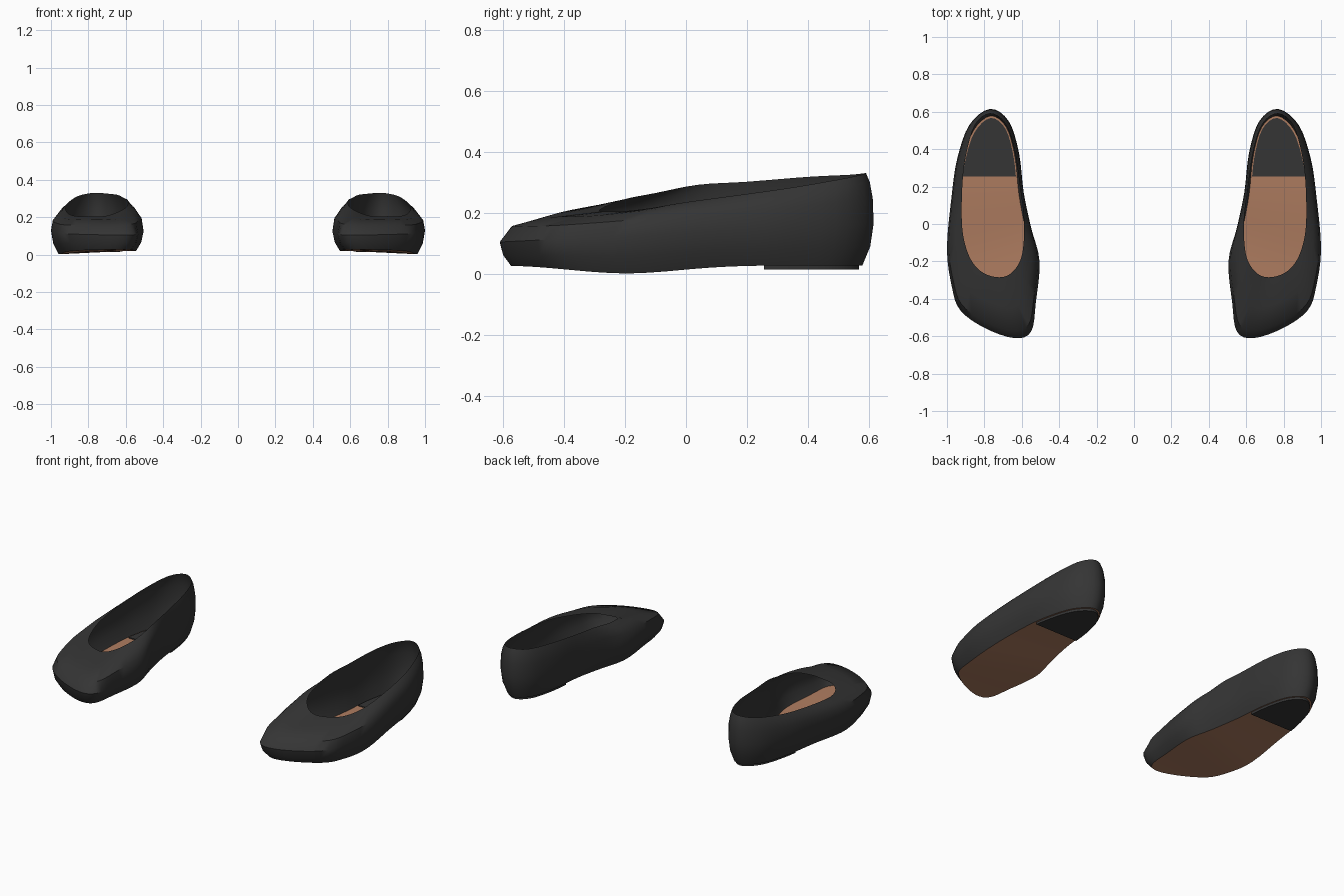
import bpy, bmesh, math
from mathutils import Vector

if "Cube" in bpy.data.objects:
    bpy.data.objects.remove(bpy.data.objects["Cube"])

STEPS = 4        # samples between outline points
CENTRE = 0.75    # middle of one shoe in x


def make_material(name, colour):
    mat = bpy.data.materials.new(name)
    mat.use_nodes = True
    mat.diffuse_color = colour
    shader = mat.node_tree.nodes["Principled BSDF"]
    shader.inputs["Base Color"].default_value = colour
    shader.inputs["Roughness"].default_value = 0.7
    return mat


black = make_material("black leather", (0.035, 0.035, 0.035, 1))
tan = make_material("tan leather", (0.42, 0.20, 0.115, 1))

# Outlines run from the toe along the outer side to the heel and back
WIDEST = [(.64, -.61), (.8, -.555), (.93, -.46), (.975, -.33),
          (1, -.13), (.975, .15), (.945, .35), (.88, .53),
          (.77, .615), (.67, .55), (.615, .38), (.59, .17),
          (.55, -.02), (.505, -.2), (.525, -.42), (.55, -.575)]
OPENING = [(.72, -.285, .205), (.8, -.265, .205), (.86, -.21, .205), (.9, -.12, .215),
           (.92, 0, .235), (.918, .2, .262), (.9, .36, .285), (.85, .53, .315),
           (.77, .59, .33), (.69, .54, .325), (.64, .4, .318), (.61, .2, .302),
           (.59, .04, .292), (.59, -.1, .265), (.61, -.2, .245), (.66, -.265, .22)]


def smooth_loop(points):
    """Closed smooth curve through the points."""
    pts = [Vector(p) for p in points]
    n = len(pts)
    loop = []
    for i in range(n):
        a, b, c, d = (pts[(i + k) % n] for k in (-1, 0, 1, 2))
        for s in range(STEPS):
            t = s / STEPS
            loop.append(b + (c - a) * t / 2
                        + (a * 2 - b * 5 + c * 4 - d) * t ** 2 / 2
                        + (b * 3 - a - c * 3 + d) * t ** 3 / 2)
    return loop


def sole_point(p):
    """Inset below the widest line, dipping under the ball of the foot."""
    x = CENTRE + (p.x - CENTRE) * 0.84
    y = p.y * 0.94
    dip = math.exp(-((y + 0.2) / 0.25) ** 2)
    across = (x - 0.55) / 0.4
    return Vector((x, y, 0.028 - 0.026 * dip * (0.3 + 0.7 * across)))


def blend_ring(low, high, inward, upward):
    ring = []
    for a, b in zip(low, high):
        p = a.lerp(b, inward)
        p.z = a.z + (b.z - a.z) * upward
        ring.append(p)
    return ring


widest = smooth_loop([(x, y, 0.135 + 0.05 * y) for x, y in WIDEST])
opening = smooth_loop(OPENING)
sole_edge = [sole_point(p) for p in widest]
lower = blend_ring(sole_edge, widest, 0.7, 0.45)
shoulder = blend_ring(widest, opening, 0.12, 0.5)
vamp = blend_ring(widest, opening, 0.5, 0.82)
COUNT = len(widest)


def finish(bm, name, mat, side):
    """Place the part on its side and make an object of it."""
    if side < 0:
        for v in bm.verts:
            v.co.x = -v.co.x
        bmesh.ops.reverse_faces(bm, faces=bm.faces[:])
    mesh = bpy.data.meshes.new(name)
    bm.to_mesh(mesh)
    bm.free()
    mesh.materials.append(mat)
    obj = bpy.data.objects.new(name, mesh)
    bpy.context.collection.objects.link(obj)
    bpy.ops.object.select_all(action="DESELECT")
    obj.select_set(True)
    bpy.context.view_layer.objects.active = obj
    bpy.ops.object.shade_smooth_by_angle(angle=math.radians(40))


def build_upper(name, side):
    bm = bmesh.new()
    rings = [[bm.verts.new(p) for p in ring]
             for ring in (sole_edge, lower, widest, shoulder, vamp, opening)]
    for low, high in zip(rings, rings[1:]):
        for i in range(COUNT):
            j = (i + 1) % COUNT
            bm.faces.new((low[i], low[j], high[j], high[i]))
    finish(bm, name, black, side)


def build_sole(name, side):
    # strips across the shoe between matching outer and inner points
    bm = bmesh.new()
    v = [bm.verts.new(p) for p in sole_edge]
    for i in range(COUNT // 2):
        a, b = v[i], v[i + 1]
        c, d = v[(COUNT - i - 1) % COUNT], v[(COUNT - i) % COUNT]
        corners = [a, d, c, b]
        if a is d:
            corners = [a, c, b]
        elif b is c:
            corners = [a, d, b]
        bm.faces.new(corners)
    finish(bm, name, tan, side)


def build_heel(name, side):
    # thin slab through the back of the sole with a straight front edge
    bm = bmesh.new()
    bm.faces.new([bm.verts.new((CENTRE + (p.x - CENTRE) * 0.95, p.y * 0.98, 0.014))
                  for p in sole_edge])
    bmesh.ops.bisect_plane(bm, geom=bm.verts[:] + bm.edges[:] + bm.faces[:],
                           plane_co=(0, 0.255, 0), plane_no=(0, 1, 0), clear_inner=True)
    made = bmesh.ops.extrude_face_region(bm, geom=bm.faces[:], use_keep_orig=True)
    for item in made["geom"]:
        if isinstance(item, bmesh.types.BMVert):
            item.co.z = 0.033
    bmesh.ops.recalc_face_normals(bm, faces=bm.faces[:])
    finish(bm, name, black, side)


for label, side in (("left", 1), ("right", -1)):
    build_upper(label + "_shoe_upper", side)
    build_sole(label + "_shoe_sole", side)
    build_heel(label + "_shoe_heel", side)
